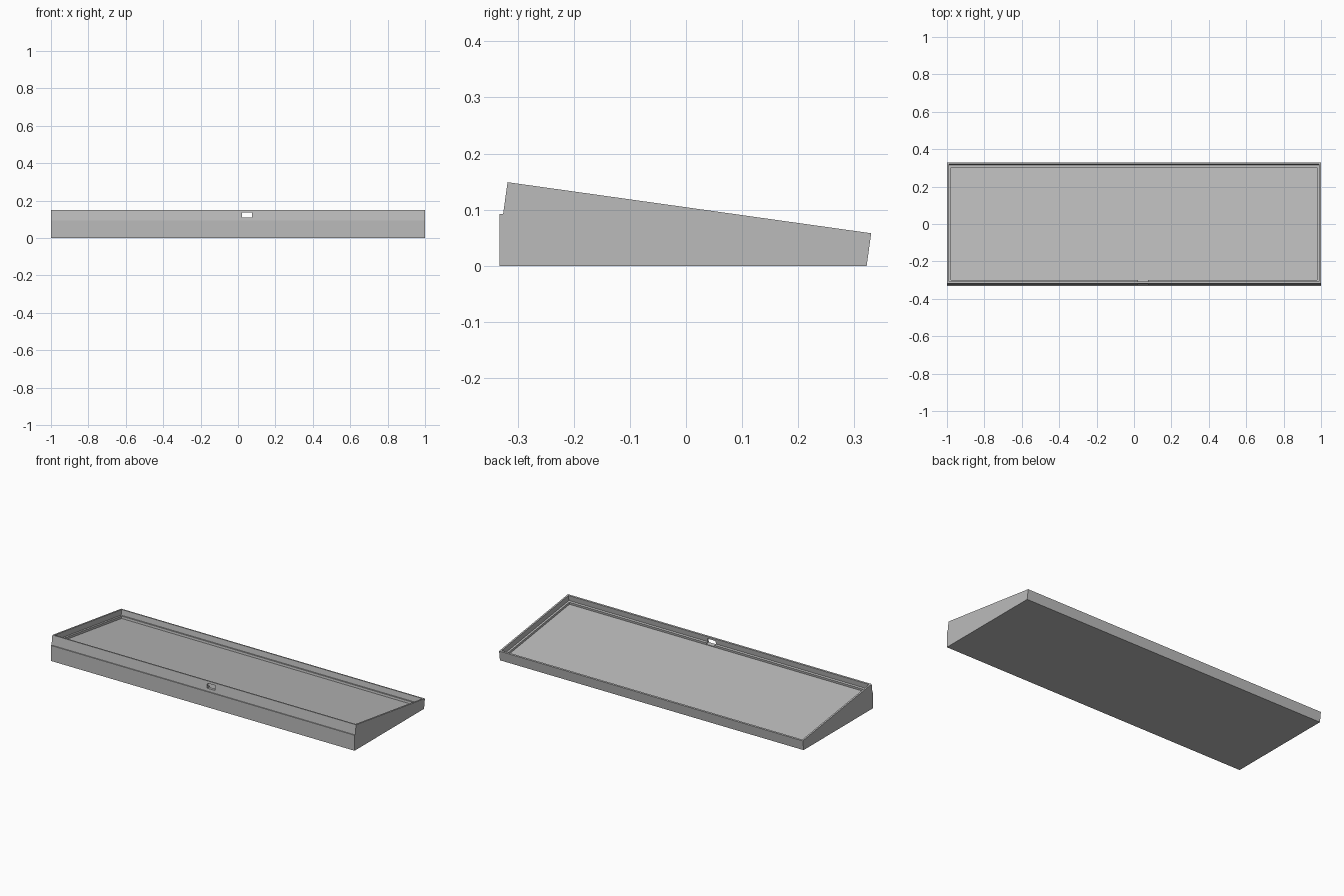
import bpy
import bmesh
from math import radians
from mathutils import Matrix, Vector

default = bpy.data.objects.get("Cube")
if default:
    bpy.data.objects.remove(default, do_unlink=True)

# Single plain grey finish
grey = bpy.data.materials.new("case_grey")
grey.use_nodes = True
grey.diffuse_color = (0.5, 0.5, 0.5, 1)
grey.node_tree.nodes["Principled BSDF"].inputs["Base Color"].default_value = (0.5, 0.5, 0.5, 1)


def make_object(name, bm):
    bmesh.ops.recalc_face_normals(bm, faces=bm.faces)
    mesh = bpy.data.meshes.new(name)
    bm.to_mesh(mesh)
    bm.free()
    mesh.materials.append(grey)
    obj = bpy.data.objects.new(name, mesh)
    bpy.context.collection.objects.link(obj)
    return obj


# Wedge body: side profile extruded along the full width
profile = [(-0.332, 0), (0.322, 0), (0.330, 0.058),
           (-0.318, 0.149), (-0.326, 0.092), (-0.332, 0.092)]
bm = bmesh.new()
side = bm.faces.new([bm.verts.new((-1, y, z)) for y, z in profile])
extruded = bmesh.ops.extrude_face_region(bm, geom=[side])["geom"]
bmesh.ops.translate(bm, vec=(2, 0, 0),
                    verts=[v for v in extruded if isinstance(v, bmesh.types.BMVert)])
case = make_object("case_tray", bm)

# Tilted frame with its origin on the front top edge
tilt = Matrix.Translation((0, -0.318, 0.149)) @ Matrix.Rotation(radians(-8), 4, "X")
depth = 0.654


def carve(name, low, high):
    """Cut a box, given in the tilted frame, out of the case."""
    low, high = Vector(low), Vector(high)
    size = Matrix.Diagonal((*(high - low), 1))
    bm = bmesh.new()
    bmesh.ops.create_cube(bm, size=1, matrix=tilt @ Matrix.Translation((low + high) / 2) @ size)
    cutter = make_object(name, bm)
    cutter.hide_render = True
    mod = case.modifiers.new(name, "BOOLEAN")
    mod.operation = "DIFFERENCE"
    mod.solver = "EXACT"
    mod.object = cutter
    bpy.context.view_layer.objects.active = case
    bpy.ops.object.modifier_apply(modifier=mod.name)
    bpy.data.objects.remove(cutter, do_unlink=True)


# Upper recess leaves the thin rim; lower recess leaves the support ledge
carve("upper_recess", (-0.99, 0.010, -0.032), (0.99, depth - 0.010, 0.05))
carve("lower_recess", (-0.978, 0.024, -0.045), (0.978, depth - 0.022, 0.05))

# Cable port through the front wall and ledge
carve("cable_port", (0.022, -0.03, -0.041), (0.076, 0.03, -0.013))
